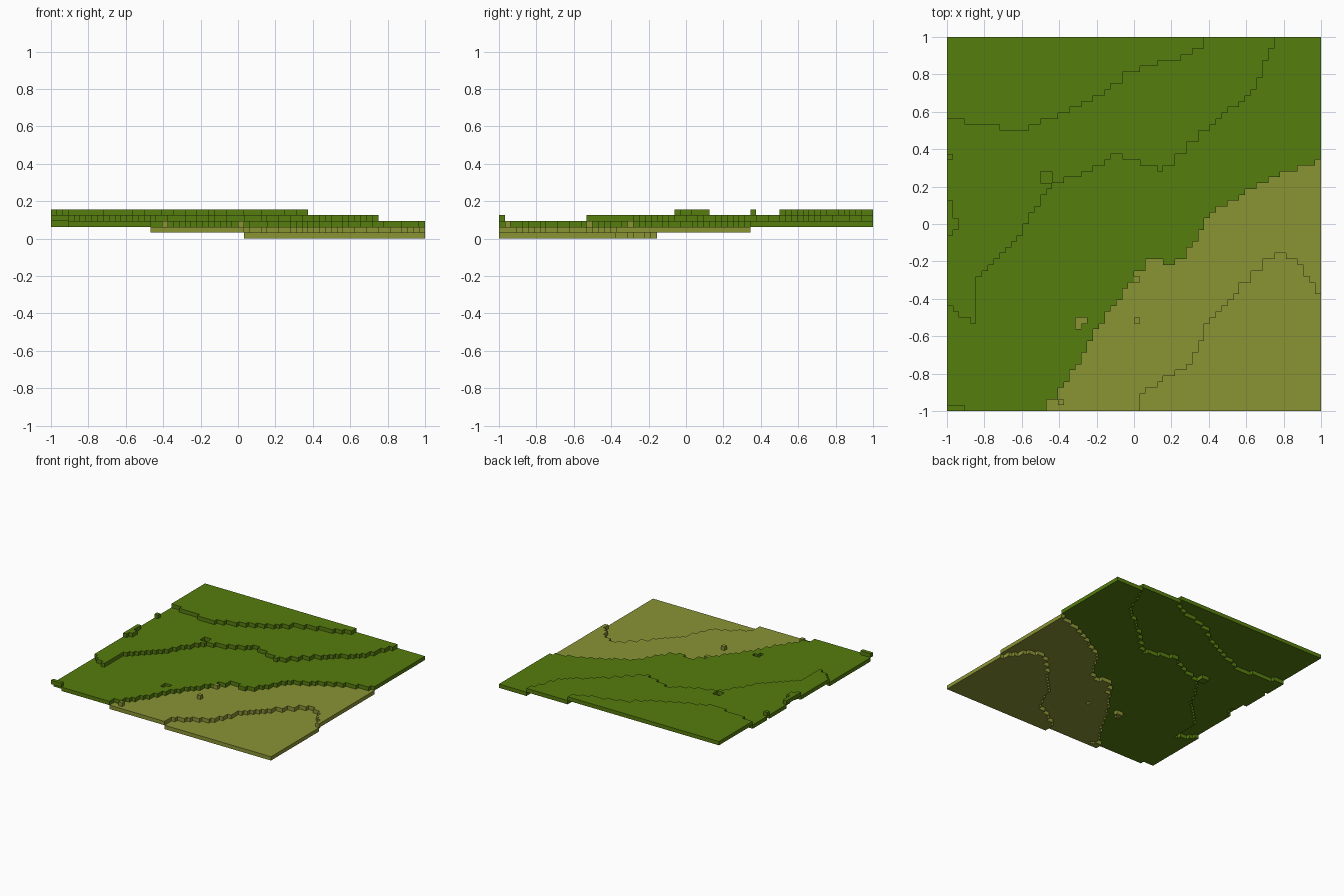
import bpy
import bmesh

if "Cube" in bpy.data.objects:
    bpy.data.objects.remove(bpy.data.objects["Cube"], do_unlink=True)

N = 64              # cells along each side
C = 2.0 / N         # cell size, also the thickness of each terrace


def material(name, rgb):
    """Flat material from an sRGB colour."""
    lin = [((c / 255 + 0.055) / 1.055) ** 2.4 for c in rgb] + [1.0]
    m = bpy.data.materials.new(name)
    m.use_nodes = True
    m.diffuse_color = lin
    m.node_tree.nodes["Principled BSDF"].inputs["Base Color"].default_value = lin
    return m


grass = material("grass green", (86, 125, 14))
sand = material("dry olive", (138, 147, 52))

# Slope lines between neighbouring terraces, as (column, row) bends
LINES = [
    [(33, 3), (38, 6), (42, 8), (44, 14), (49, 20), (56, 27), (60, 26),
     (64, 19)],
    [(16, 0), (20, 4), (25, 13), (32, 23), (35, 26), (39, 25), (42, 28),
     (45, 34), (56, 40), (64, 43)],
    [(0, 18), (5, 15), (5, 22), (13, 31), (17, 38), (24, 41), (29, 44),
     (37, 41), (45, 49), (52, 54), (56, 63)],
    [(0, 50), (12, 48), (18, 50), (28, 55), (31, 58), (38, 60), (44, 62)],
]


def line_row(line, col):
    """Row where the upper terrace begins, snapped to whole cells."""
    x = col + 0.5
    if x < line[0][0]:
        return 0
    for (x0, y0), (x1, y1) in zip(line, line[1:]):
        if x0 <= x < x1:
            return round(y0 + (y1 - y0) * (x - x0) / (x1 - x0))
    return N


# Sort every cell into its terrace
level = {}
for i in range(N):
    rows = [line_row(line, i) for line in LINES]
    for j in range(N):
        level[i, j] = sum(j >= row for row in rows)


def patch(cols, rows, value):
    """Move a small block of cells to another terrace."""
    level.update({(i, j): value for i in cols for j in rows})


patch(range(22, 24), [15], 1)       # hollow in the grass
patch([22], [14], 1)
patch(range(16, 18), [39, 40], 2)   # notch in the middle terrace
patch(range(3), [0], 3)             # raised front left corner
patch([0], range(30, 36), 4)        # knolls on the left edge
patch([1], [31, 32], 4)
patch([0], [43], 4)
loose = [(32, 15), (32, 22), (19, 1)]


def slab(name, cells, z, mat):
    """Raise a set of grid cells into a slab one cell thick."""
    bm = bmesh.new()
    verts = {}

    def corner(i, j):
        if (i, j) not in verts:
            verts[i, j] = bm.verts.new((i * C - 1, j * C - 1, z))
        return verts[i, j]

    for i, j in cells:
        bm.faces.new([corner(i, j), corner(i + 1, j),
                      corner(i + 1, j + 1), corner(i, j + 1)])
    up = bmesh.ops.extrude_face_region(bm, geom=bm.faces[:],
                                       use_keep_orig=True)["geom"]
    bmesh.ops.translate(bm, vec=(0, 0, C),
                        verts=[g for g in up if isinstance(g, bmesh.types.BMVert)])
    bmesh.ops.recalc_face_normals(bm, faces=bm.faces[:])
    me = bpy.data.meshes.new(name)
    bm.to_mesh(me)
    bm.free()
    me.materials.append(mat)
    bpy.context.collection.objects.link(bpy.data.objects.new(name, me))


# Terraces from lowest to highest
TERRACES = [("lowest_dry_terrace", sand), ("upper_dry_terrace", sand),
            ("low_grass_terrace", grass), ("middle_grass_terrace", grass),
            ("high_grass_terrace", grass)]
for k, (name, mat) in enumerate(TERRACES):
    slab(name, [c for c, v in level.items() if v == k and c not in loose],
         k * C, mat)

# Single dry blocks standing one step up
slab("loose_dry_blocks", loose, 2 * C, sand)
